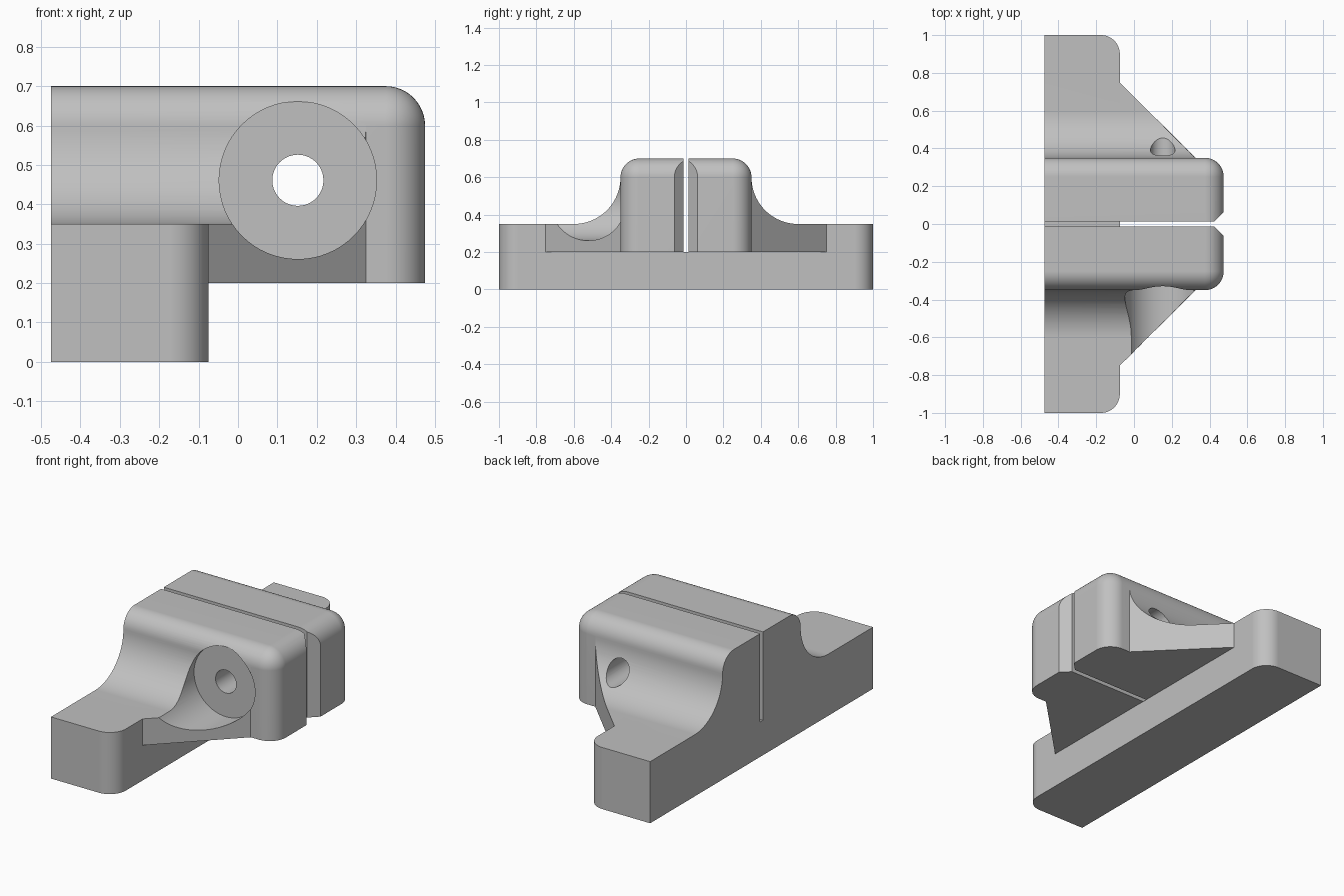
import bpy, bmesh, math
from mathutils import Vector

cube = bpy.data.objects.get("Cube")
if cube:
    bpy.data.objects.remove(cube, do_unlink=True)

grey = bpy.data.materials.new("plain grey")
grey.use_nodes = True
grey.diffuse_color = (0.53, 0.53, 0.53, 1)
grey.node_tree.nodes["Principled BSDF"].inputs["Base Color"].default_value = grey.diffuse_color


def finish(bm, name):
    bmesh.ops.recalc_face_normals(bm, faces=bm.faces)
    mesh = bpy.data.meshes.new(name)
    bm.to_mesh(mesh)
    bm.free()
    mesh.materials.append(grey)
    obj = bpy.data.objects.new(name, mesh)
    bpy.context.collection.objects.link(obj)
    return obj


def prism(name, points, axis, low, high):
    """Extrude a 2D outline along x (points are y, z), y (x, z) or z (x, y)."""
    bm = bmesh.new()
    def place(a, b):
        co = [a, b]
        co.insert(axis, low)
        return bm.verts.new(co)
    face = bm.faces.new([place(a, b) for a, b in points])
    moved = bmesh.ops.extrude_face_region(bm, geom=[face])["geom"]
    shift = Vector((0, 0, 0))
    shift[axis] = high - low
    bmesh.ops.translate(bm, vec=shift, verts=[v for v in moved if isinstance(v, bmesh.types.BMVert)])
    return finish(bm, name)


def arc(cx, cy, r, start, end, steps=20):
    angles = [math.radians(start + (end - start) * i / steps) for i in range(steps + 1)]
    return [(cx + r * math.cos(a), cy + r * math.sin(a)) for a in angles]


def combine(target, tool, operation):
    mod = target.modifiers.new(tool.name, 'BOOLEAN')
    mod.operation = operation
    mod.solver = 'EXACT'
    mod.object = tool
    bpy.context.view_layer.objects.active = target
    bpy.ops.object.modifier_apply(modifier=mod.name)
    bpy.data.objects.remove(tool, do_unlink=True)


BACK, STEP, FRONT = -0.475, -0.075, 0.475
UNDER, LEDGE, TOP = 0.2, 0.35, 0.7
HALF, ROUND = 0.35, 0.1

# Long mounting bar with rounded outer corners
outline = [(BACK, -1)] + arc(STEP - ROUND, -1 + ROUND, ROUND, -90, 0, 12)
outline += arc(STEP - ROUND, 1 - ROUND, ROUND, 0, 90, 12) + [(BACK, 1)]
bracket = prism("clamp_bracket", outline, 2, 0, LEDGE)

# Tapered gussets with concave fillets on both sides
side = [(0.75, UNDER), (0.75, LEDGE)] + arc(0.6, 0.6, 0.25, 270, 180, 24)
side += [(0.3, 0.6)]
gusset = prism("gusset", side + [(-y, z) for y, z in reversed(side)], 0, BACK, 0.4)
taper = [(BACK, -0.75), (STEP, -0.75), (0.325, -HALF), (0.325, HALF), (STEP, 0.75), (BACK, 0.75)]
combine(gusset, prism("gusset_plan", taper, 2, 0, 1), 'INTERSECT')

# Clamp block, rounded on top, sides and free end
bm = bmesh.new()
bmesh.ops.create_cube(bm, size=1)
for v in bm.verts:
    v.co.x = FRONT if v.co.x > 0 else BACK
    v.co.y *= 2 * HALF
    v.co.z = TOP if v.co.z > 0 else UNDER


def is_rounded(edge):
    a, b = (v.co for v in edge.verts)
    on_back = a.x < 0 and b.x < 0
    on_bottom = a.z < 0.5 and b.z < 0.5
    return not on_back and not on_bottom


bmesh.ops.bevel(bm, geom=[e for e in bm.edges if is_rounded(e)], offset=ROUND,
                segments=12, profile=0.5, affect='EDGES')
block = finish(bm, "clamp_block")
combine(bracket, gusset, 'UNION')
combine(bracket, block, 'UNION')

# Clamping slot, flared at the free end
gap = 0.0125
slot = [(-0.6, -gap), (0.425, -gap), (0.525, -gap - 0.1), (0.525, gap + 0.1), (0.425, gap), (-0.6, gap)]
combine(bracket, prism("slot", slot, 2, UNDER - 0.001, 0.8), 'DIFFERENCE')

# Cross bolt hole and the flat seat for the bolt head
hole = arc(0.152, 0.461, 0.065, 0, 360, 40)[:-1]
combine(bracket, prism("bolt_hole", hole, 1, -1.1, 1.1), 'DIFFERENCE')
seat = arc(0.152, 0.461, 0.2, 0, 360, 64)[:-1]
combine(bracket, prism("bolt_seat", seat, 1, -1.1, -0.326), 'DIFFERENCE')

# Smooth curved faces and keep flat faces crisp
bpy.ops.object.select_all(action='DESELECT')
bracket.select_set(True)
bpy.context.view_layer.objects.active = bracket
bpy.ops.object.shade_smooth_by_angle(angle=math.radians(25))
weighted = bracket.modifiers.new("even_normals", 'WEIGHTED_NORMAL')
weighted.keep_sharp = True
